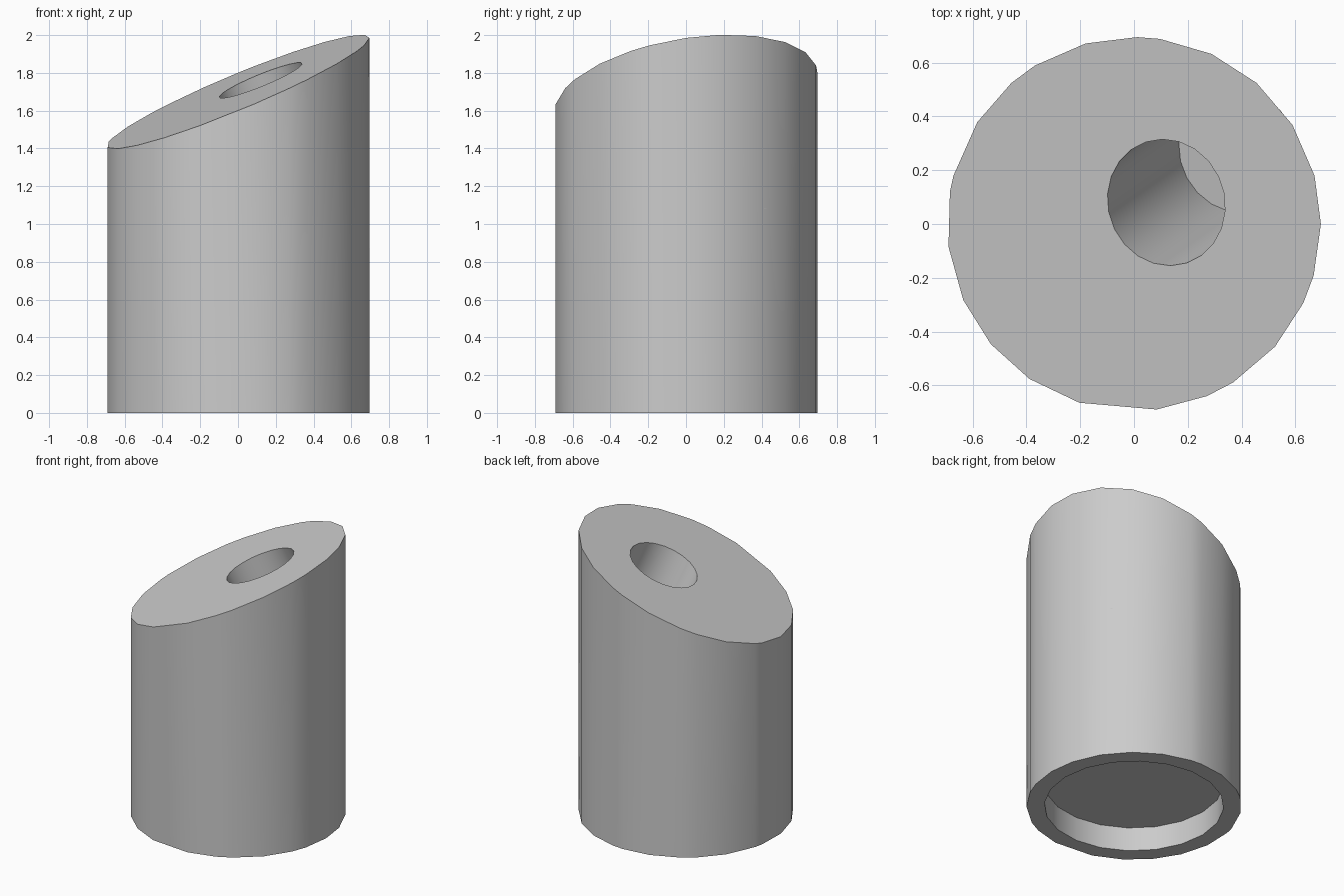
import bpy
import bmesh
from math import cos, sin, radians, tau
from mathutils import Vector

cube = bpy.data.objects.get("Cube")
if cube:
    bpy.data.objects.remove(cube, do_unlink=True)

# One plain grey for the whole part
grey = bpy.data.materials.new("plain_grey")
grey.use_nodes = True
colour = (0.6, 0.6, 0.6, 1)
grey.diffuse_color = colour
grey.node_tree.nodes["Principled BSDF"].inputs["Base Color"].default_value = colour

RADIUS = 0.695
RECESS_RADIUS, RECESS_DEPTH = 0.58, 0.17
BORE_RADIUS = 0.236
SLOPE_X, SLOPE_Y, MID_Z = 0.41, 0.145, 1.70


def slanted_z(x, y):
    return MID_Z + SLOPE_X * x + SLOPE_Y * y


bm = bmesh.new()


def ring(points):
    """Closed loop of vertices and edges."""
    verts = [bm.verts.new(p) for p in points]
    edges = [bm.edges.new((v, verts[(i + 1) % len(verts)])) for i, v in enumerate(verts)]
    return verts, edges


def wall(a, b):
    """Quads joining two loops of equal length."""
    n = len(a)
    for i in range(n):
        j = (i + 1) % n
        bm.faces.new((a[i], a[j], b[j], b[i]))


def annulus(outer, inner):
    """Flat face between two loops."""
    bmesh.ops.triangle_fill(bm, edges=outer + inner, use_beauty=True)


def circle(radius, z, sides):
    return [(radius * cos(tau * i / sides), radius * sin(tau * i / sides), z)
            for i in range(sides)]


# Outer wall with its slightly uneven facets, cut off by the slanted plane
angles = [0, 15, 32, 49, 65.5, 82, 89, 105, 122, 131, 147, 165, 170, 187,
          204, 220, 236, 253, 277, 293, 302, 319, 335, 344]
outline = [(RADIUS * cos(radians(a)), RADIUS * sin(radians(a))) for a in angles]
base, base_edges = ring([(x, y, 0) for x, y in outline])
top, top_edges = ring([(x, y, slanted_z(x, y)) for x, y in outline])
wall(base, top)

# Blind tilted bore, opening in the slanted face
mouth_centre = Vector((0.12, 0.08, slanted_z(0.12, 0.08)))
floor_centre = mouth_centre + Vector((0.27, 0.19, -0.77))
axis = (mouth_centre - floor_centre).normalized()
side = axis.orthogonal().normalized()
up = axis.cross(side)
normal = Vector((-SLOPE_X, -SLOPE_Y, 1))
floor_points, mouth_points = [], []
for i in range(22):
    a = tau * i / 22
    p = floor_centre + BORE_RADIUS * (side * cos(a) + up * sin(a))
    floor_points.append(p)
    mouth_points.append(p + axis * ((mouth_centre - p).dot(normal) / axis.dot(normal)))
bore_floor, _ = ring(floor_points)
mouth, mouth_edges = ring(mouth_points)
wall(mouth, bore_floor)
bm.faces.new(bore_floor)
annulus(top_edges, mouth_edges)

# Shallow round recess underneath
rim, rim_edges = ring(circle(RECESS_RADIUS, 0, 20))
ceiling, _ = ring(circle(RECESS_RADIUS, RECESS_DEPTH, 20))
wall(rim, ceiling)
bm.faces.new(ceiling)
annulus(base_edges, rim_edges)

bmesh.ops.recalc_face_normals(bm, faces=bm.faces)
mesh = bpy.data.meshes.new("slanted_cylinder")
bm.to_mesh(mesh)
bm.free()
mesh.materials.append(grey)
body = bpy.data.objects.new("slanted_cylinder", mesh)
bpy.context.collection.objects.link(body)

# Smooth walls, sharp rims
bpy.ops.object.select_all(action="DESELECT")
body.select_set(True)
bpy.context.view_layer.objects.active = body
bpy.ops.object.shade_smooth_by_angle(angle=radians(30))
